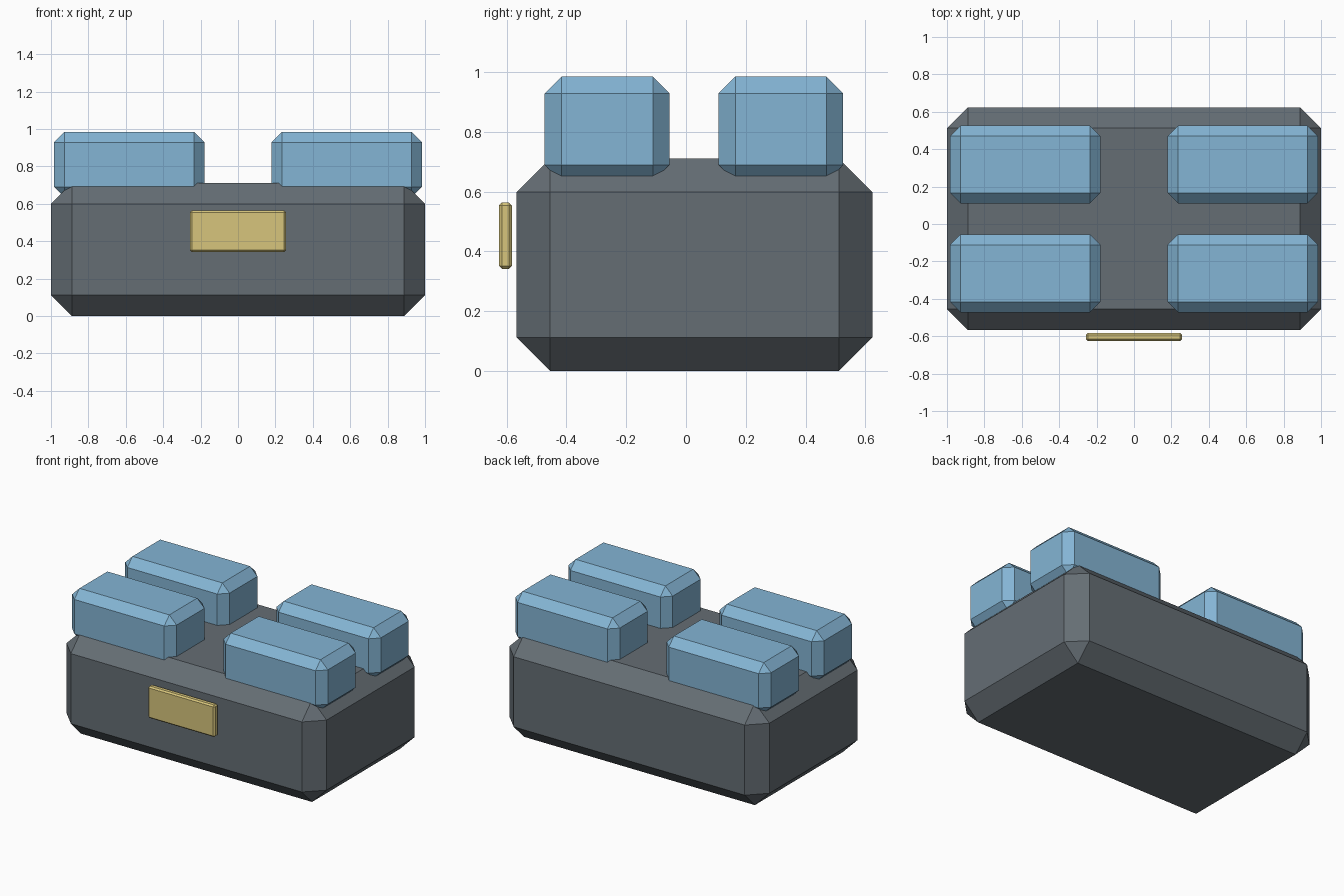
import bpy, bmesh

if "Cube" in bpy.data.objects:
    bpy.data.objects.remove(bpy.data.objects["Cube"])


def material(name, rgb):
    mat = bpy.data.materials.new(name)
    mat.diffuse_color = (*rgb, 1)
    mat.use_nodes = True
    mat.node_tree.nodes["Principled BSDF"].inputs["Base Color"].default_value = mat.diffuse_color
    return mat


def chamfered_box(name, lo, hi, chamfer, mat):
    """Box between two corners with flat single-segment chamfers."""
    centre = [(a + b) / 2 for a, b in zip(lo, hi)]
    size = [b - a for a, b in zip(lo, hi)]
    bm = bmesh.new()
    bmesh.ops.create_cube(bm, size=1)
    bmesh.ops.scale(bm, vec=size, verts=bm.verts)
    bmesh.ops.bevel(bm, geom=bm.edges[:], offset=chamfer, offset_type='OFFSET',
                    segments=1, profile=0.5, affect='EDGES')
    mesh = bpy.data.meshes.new(name)
    bm.to_mesh(mesh)
    bm.free()
    mesh.materials.append(mat)
    obj = bpy.data.objects.new(name, mesh)
    obj.location = centre
    bpy.context.collection.objects.link(obj)
    return obj


slate = material("slate", (0.13, 0.155, 0.175))
blue = material("blue", (0.23, 0.46, 0.66))
gold = material("gold", (0.68, 0.56, 0.20))

# Main block
chamfered_box("base_block", (-1, -0.567, 0), (1, 0.624, 0.711), 0.112, slate)

# Four blocks on top, two rows mirrored left and right
for row, y0, y1 in (("front", -0.473, -0.055), ("back", 0.109, 0.526)):
    for side, x0, x1 in (("left", -0.983, -0.18), ("right", 0.18, 0.983)):
        chamfered_box(f"{row}_{side}_top_block", (x0, y0, 0.634), (x1, y1, 0.985), 0.056, blue)

# Plate floating just ahead of the front face
chamfered_box("front_plate", (-0.257, -0.626, 0.342), (0.257, -0.583, 0.564), 0.01, gold)
